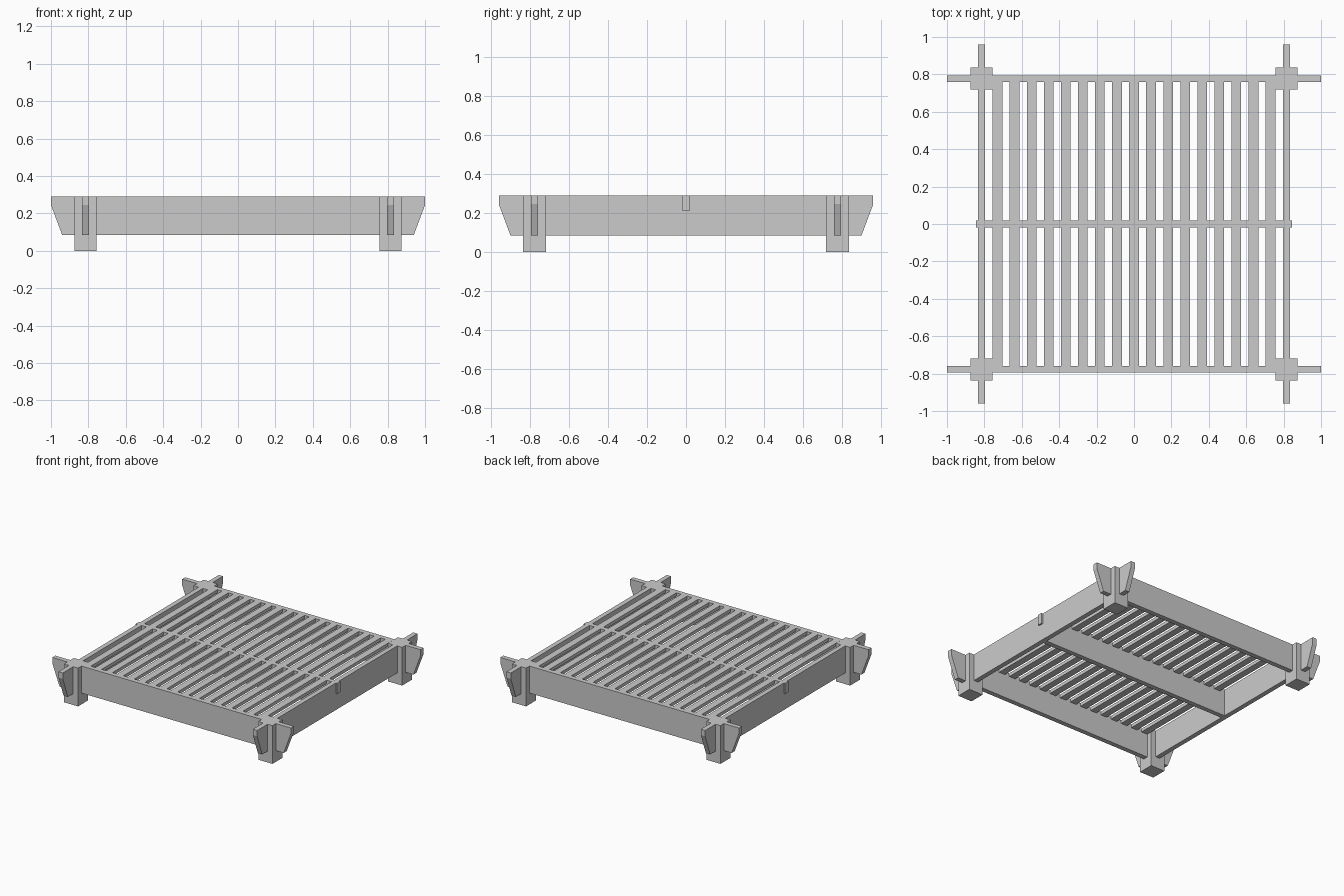
import bpy
import bmesh
from mathutils import Vector

cube = bpy.data.objects.get("Cube")
if cube:
    bpy.data.objects.remove(cube, do_unlink=True)

grey = bpy.data.materials.new("plain_grey")
grey.use_nodes = True
COLOUR = (0.6, 0.6, 0.6, 1)
grey.diffuse_color = COLOUR
grey.node_tree.nodes["Principled BSDF"].inputs["Base Color"].default_value = COLOUR

TOP, LOW = 0.29, 0.085        # top and underside of the rails
RAIL_X, RAIL_Y = 0.815, 0.777  # side rail and cross rail centre lines
THICK = 0.036


def board(name, half_profile, offset, along_x):
    """Extrude a mirrored upright profile into a board of constant thickness."""
    outline = half_profile + [(-u, z) for u, z in reversed(half_profile)]

    def place(u, v, z):
        return Vector((u, v, z) if along_x else (v, u, z))

    bm = bmesh.new()
    verts = [bm.verts.new(place(u, offset - THICK / 2, z)) for u, z in outline]
    face = bm.faces.new(verts)
    moved = bmesh.ops.extrude_face_region(bm, geom=[face])["geom"]
    bmesh.ops.translate(bm, vec=place(0, THICK, 0),
                        verts=[g for g in moved if isinstance(g, bmesh.types.BMVert)])
    bmesh.ops.recalc_face_normals(bm, faces=bm.faces)
    finish(name, bm)


def box(name, low, high):
    """Add a box between two opposite corners."""
    low, high = Vector(low), Vector(high)
    bm = bmesh.new()
    bmesh.ops.create_cube(bm, size=1)
    bmesh.ops.scale(bm, vec=high - low, verts=bm.verts)
    bmesh.ops.translate(bm, vec=(low + high) / 2, verts=bm.verts)
    finish(name, bm)


def finish(name, bm):
    mesh = bpy.data.meshes.new(name)
    bm.to_mesh(mesh)
    bm.free()
    mesh.materials.append(grey)
    bpy.context.collection.objects.link(bpy.data.objects.new(name, mesh))


def tapered(end):
    """Half outline of a rail whose tip slopes inward below a short square edge."""
    return [(end - 0.06, LOW), (end, 0.245), (end, TOP)]


# Crossing rails with tapered tips
for side, label in ((-1, "front"), (1, "back")):
    board(label + "_rail", tapered(1.0), side * RAIL_Y, True)
for side, label in ((-1, "right"), (1, "left")):
    board(label + "_rail", tapered(0.96), side * RAIL_X, False)

# Middle beam, with shallow tabs lapped over the side rails
inner = RAIL_X - THICK / 2
board("middle_beam", [(inner, LOW), (inner, 0.21), (0.845, 0.21), (0.845, TOP)], 0, True)

# Square corner legs
for sx, x_name in ((-1, "right"), (1, "left")):
    for sy, y_name in ((-1, "front"), (1, "back")):
        x, y, half = sx * RAIL_X, sy * RAIL_Y, 0.059
        box(f"{y_name}_{x_name}_leg", (x - half, y - half, 0), (x + half, y + half, TOP))

# Evenly spaced slats, one run on each side of the middle beam
SLATS, PITCH, HALF_WIDTH = 17, 0.0912, 0.026
for i in range(SLATS):
    x = (i - (SLATS - 1) / 2) * PITCH
    for side, label in ((-1, "front"), (1, "back")):
        ends = sorted((side * THICK / 2, side * (RAIL_Y - THICK / 2)))
        box(f"{label}_slat_{i + 1}", (x - HALF_WIDTH, ends[0], TOP - 0.025),
            (x + HALF_WIDTH, ends[1], TOP))
